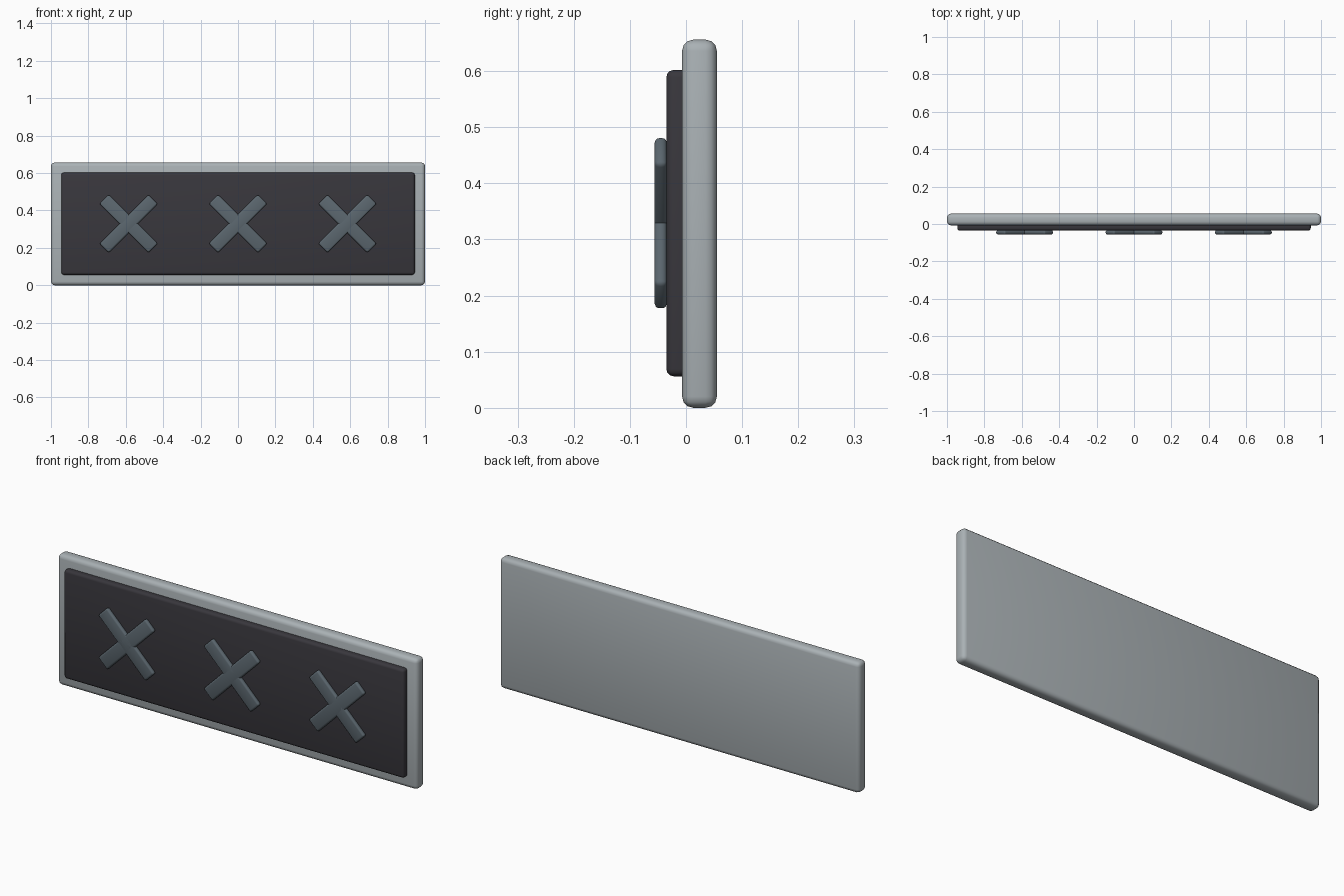
import bpy
import math

if "Cube" in bpy.data.objects:
    bpy.data.objects.remove(bpy.data.objects["Cube"], do_unlink=True)


def make_material(name, rgb):
    mat = bpy.data.materials.new(name)
    mat.use_nodes = True
    mat.diffuse_color = (*rgb, 1)
    mat.node_tree.nodes["Principled BSDF"].inputs["Base Color"].default_value = (*rgb, 1)
    return mat


light_grey = make_material("light_grey", (0.40, 0.44, 0.46))
charcoal = make_material("charcoal", (0.040, 0.038, 0.046))
slate = make_material("slate_grey", (0.105, 0.135, 0.158))


def rounded_box(name, size, centre, bevel, mat, turn=0):
    """Box with rounded edges, turned about the front-back axis."""
    bpy.ops.mesh.primitive_cube_add(size=1, location=centre)
    obj = bpy.context.object
    obj.name = name
    obj.scale = size
    bpy.ops.object.transform_apply(location=False, rotation=False, scale=True)
    obj.rotation_euler.y = turn
    mod = obj.modifiers.new("rounded_edges", "BEVEL")
    mod.width = bevel
    mod.segments = 3
    bpy.ops.object.modifier_apply(modifier=mod.name)
    obj.data.materials.append(mat)
    bpy.ops.object.shade_smooth_by_angle(angle=math.radians(35))
    return obj


MID_Z = 0.328

# Backing slab and raised dark panel
rounded_box("backing_frame", (2, 0.062, 0.656), (0, 0.024, MID_Z), 0.02, light_grey)
rounded_box("front_panel", (1.89, 0.05, 0.546), (0, -0.01, MID_Z + 0.001), 0.013, charcoal)

# Three crosses, each made of two diagonal bars
for place, x in (("right", -0.585), ("middle", 0), ("left", 0.585)):
    for lean, side in (("rising", -1), ("falling", 1)):
        rounded_box(f"{place}_cross_{lean}_bar", (0.37, 0.022, 0.07),
                    (x, -0.045, MID_Z + 0.001), 0.009, slate, side * math.radians(45))
